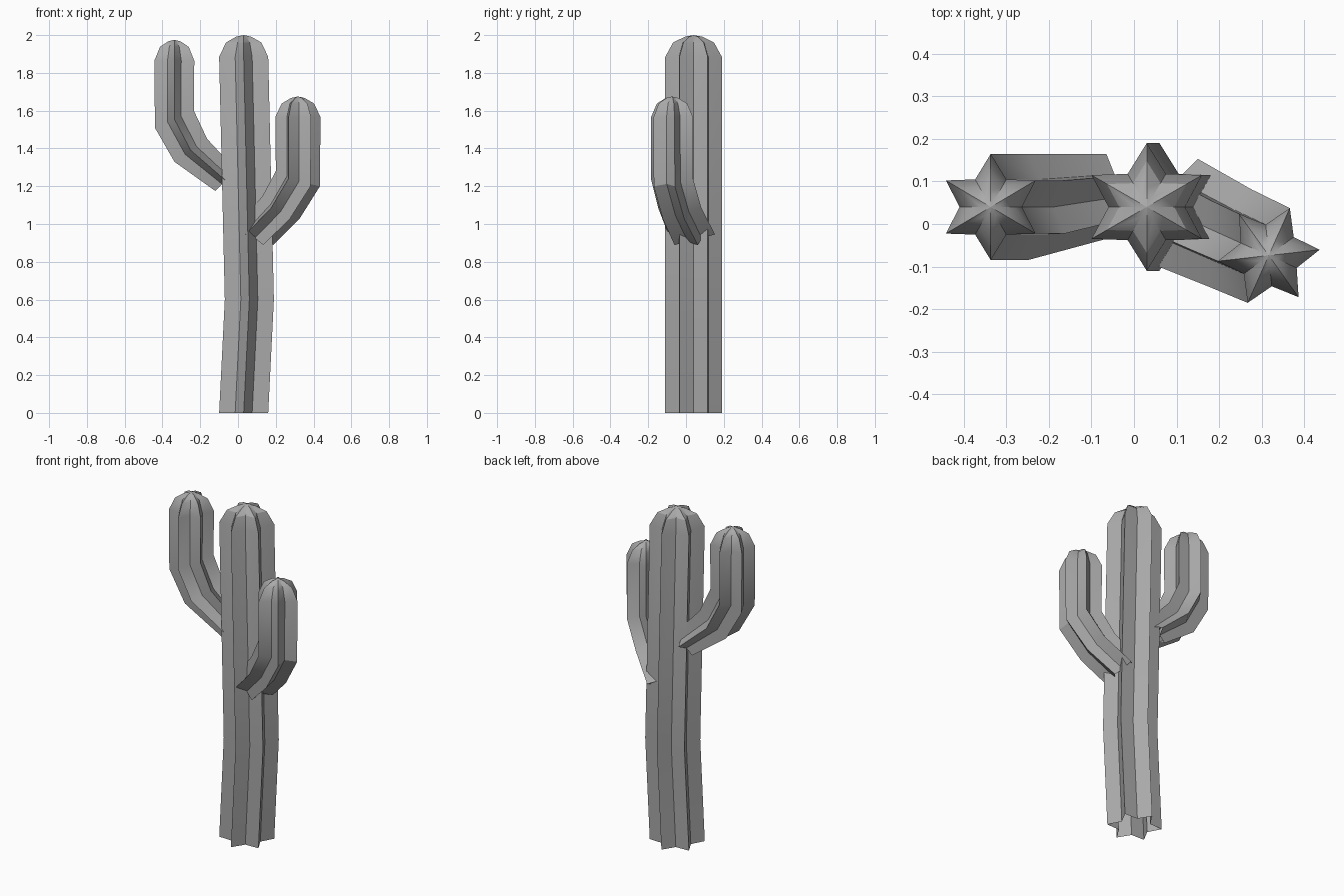
import bpy, bmesh
from math import sin, cos, pi, radians
from mathutils import Vector

cube = bpy.data.objects.get("Cube")
if cube:
    bpy.data.objects.remove(cube, do_unlink=True)

grey = bpy.data.materials.new("cactus grey")
grey.use_nodes = True
colour = (0.4, 0.4, 0.4, 1)
grey.diffuse_color = colour
grey.node_tree.nodes["Principled BSDF"].inputs["Base Color"].default_value = colour

RIBS = 6
VALLEY = 0.6                                   # valley radius / ridge radius
DOME = [(0.72, 0.66), (0.3, 0.93)]             # (radius factor, height factor)


def stem(name, azimuth, rings, dome_height):
    """Ribbed tube, open below, domed on top.
    Each ring: centre, tilt in degrees, radius along azimuth, radius across."""
    out = Vector((cos(azimuth), sin(azimuth), 0))
    side = Vector((-sin(azimuth), cos(azimuth), 0))
    up = Vector((0, 0, 1))
    centre, tilt, r_out, r_side = rings[-1]
    rings = [(Vector(c), t, a, b) for c, t, a, b in rings]
    for scale, lift in DOME:
        rings.append((Vector(centre) + up * dome_height * lift, 0, r_out * scale, r_side * scale))

    bm = bmesh.new()
    loops = []
    for c, t, a, b in rings:
        along = out * cos(radians(t)) - up * sin(radians(t))
        loop = []
        for i in range(2 * RIBS):
            ang = pi * i / RIBS
            f = 1 if i % 2 else VALLEY
            loop.append(bm.verts.new(c + along * a * f * cos(ang) + side * b * f * sin(ang)))
        loops.append(loop)
    tip = bm.verts.new(Vector(centre) + up * dome_height)
    n = 2 * RIBS
    for low, high in zip(loops, loops[1:]):
        for i in range(n):
            j = (i + 1) % n
            bm.faces.new((low[i], low[j], high[j], high[i]))
    for i in range(n):
        bm.faces.new((loops[-1][i], loops[-1][(i + 1) % n], tip))

    mesh = bpy.data.meshes.new(name)
    bm.to_mesh(mesh)
    bm.free()
    mesh.materials.append(grey)
    obj = bpy.data.objects.new(name, mesh)
    bpy.context.collection.objects.link(obj)
    bpy.ops.object.select_all(action='DESELECT')
    obj.select_set(True)
    bpy.context.view_layer.objects.active = obj
    bpy.ops.object.shade_smooth_by_angle(angle=radians(30))


# Trunk with a gentle bend
stem("trunk", 0, [
    ((0.03, 0.04, 0), 0, 0.15, 0.15),
    ((0.06, 0.04, 0.6), 0, 0.15, 0.15),
    ((0.03, 0.04, 1.885), 0, 0.15, 0.15),
], 0.115)

# Taller arm
stem("right_arm", pi, [
    ((-0.065, 0.065, 1.23), 45, 0.09, 0.1),
    ((-0.25, 0.04, 1.39), 35, 0.122, 0.125),
    ((-0.337, 0.04, 1.555), 24, 0.13, 0.125),
    ((-0.337, 0.04, 1.865), 0, 0.122, 0.125),
], 0.11)

# Shorter arm, swung towards the front
stem("left_arm", radians(-24), [
    ((0.095, 0.03, 0.945), 38, 0.105, 0.135),
    ((0.226, -0.033, 1.085), 37, 0.115, 0.125),
    ((0.317, -0.074, 1.24), 22, 0.125, 0.122),
    ((0.317, -0.074, 1.565), 0, 0.12, 0.122),
], 0.11)
